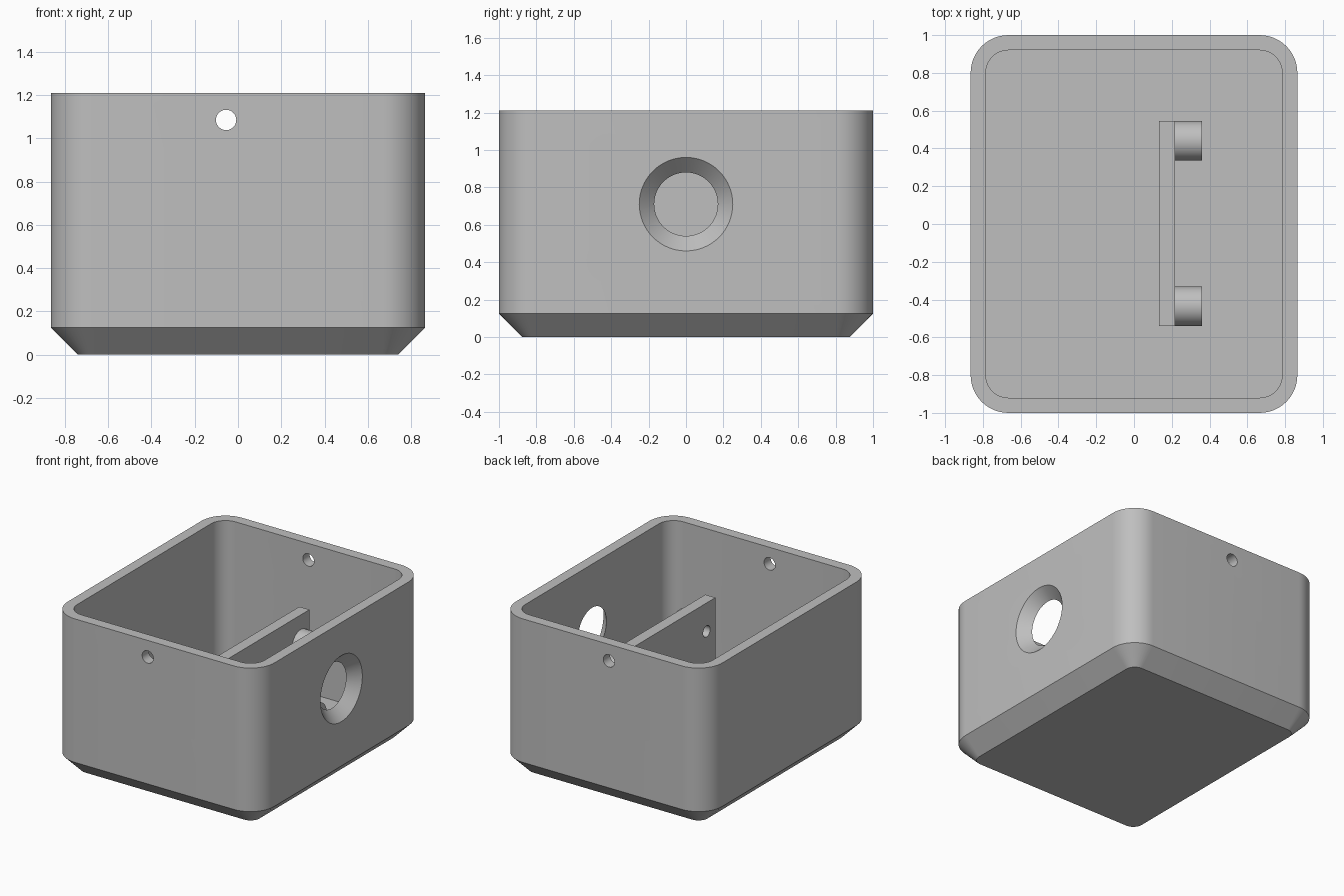
import bpy, bmesh
from math import cos, sin, pi, radians
from mathutils import Matrix

HALF_X, HALF_Y, HEIGHT = 0.865, 1.0, 1.21
RADIUS, WALL, CHAMFER = 0.2, 0.08, 0.125
BOSS_R = 0.105
BOSS_SPOTS = [(y, z) for y in (-0.435, 0.44) for z in (0.19, 0.71)]

cube = bpy.data.objects.get("Cube")
if cube:
    bpy.data.objects.remove(cube, do_unlink=True)

grey = bpy.data.materials.new("light grey plastic")
grey.use_nodes = True
colour = (0.52, 0.52, 0.52, 1)
grey.diffuse_color = colour
grey.node_tree.nodes["Principled BSDF"].inputs["Base Color"].default_value = colour


def make_object(name, bm):
    bmesh.ops.recalc_face_normals(bm, faces=bm.faces)
    mesh = bpy.data.meshes.new(name)
    bm.to_mesh(mesh)
    bm.free()
    mesh.materials.append(grey)
    obj = bpy.data.objects.new(name, mesh)
    bpy.context.collection.objects.link(obj)
    return obj


def rounded_ring(bm, inset, z, steps=12):
    """Rounded rectangle of vertices, shrunk by the inset."""
    r = RADIUS - inset
    verts = []
    for i, (sx, sy) in enumerate([(1, 1), (-1, 1), (-1, -1), (1, -1)]):
        for k in range(steps + 1):
            a = (i + k / steps) * pi / 2
            verts.append(bm.verts.new((sx * (HALF_X - RADIUS) + r * cos(a),
                                       sy * (HALF_Y - RADIUS) + r * sin(a), z)))
    return verts


def cylinder(name, axis, centre, r1, r2, depth, segments=48):
    """Cylinder or cone along x or y; r2 is the radius at the + end."""
    bm = bmesh.new()
    turn = Matrix.Rotation(pi / 2, 4, 'Y') if axis == 'x' else Matrix.Rotation(-pi / 2, 4, 'X')
    bmesh.ops.create_cone(bm, cap_ends=True, segments=segments, radius1=r1, radius2=r2,
                          depth=depth, matrix=Matrix.Translation(centre) @ turn)
    return make_object(name, bm)


def activate(obj):
    bpy.ops.object.select_all(action='DESELECT')
    obj.select_set(True)
    bpy.context.view_layer.objects.active = obj


def cut(obj, cutter):
    cutter.hide_render = True
    mod = obj.modifiers.new("cut", 'BOOLEAN')
    mod.operation = 'DIFFERENCE'
    mod.solver = 'EXACT'
    mod.object = cutter
    activate(obj)
    bpy.ops.object.modifier_apply(modifier=mod.name)
    bpy.data.objects.remove(cutter, do_unlink=True)


def smooth(obj):
    activate(obj)
    bpy.ops.object.shade_smooth_by_angle(angle=radians(30))


# Open box with a chamfered base, lofted from underside up and back down inside
bm = bmesh.new()
levels = [(CHAMFER, 0), (0, CHAMFER), (0, HEIGHT), (WALL, HEIGHT), (WALL, WALL)]
rings = [rounded_ring(bm, inset, z) for inset, z in levels]
for a, b in zip(rings, rings[1:]):
    for i in range(len(a)):
        j = (i + 1) % len(a)
        bm.faces.new((a[i], a[j], b[j], b[i]))
bm.faces.new(rings[0])
bm.faces.new(rings[-1])
box = make_object("box_shell", bm)

# Countersunk opening in the +x wall
over = 0.02
cut(box, cylinder("opening_cutter", 'x', (HALF_X - WALL / 2, 0, 0.71),
                  0.17 - over, 0.25 + over, WALL + 2 * over, 64))
# Screw holes through the front and back walls
cut(box, cylinder("screw_cutter", 'y', (-0.055, 0, 1.085), 0.047, 0.047, 2.4))
smooth(box)

# Upright mounting plate
bm = bmesh.new()
bmesh.ops.create_cube(bm, size=1, matrix=Matrix.Translation((0.174, 0.0025, 0.495))
                      @ Matrix.Diagonal((0.084, 1.085, 0.86, 1)))
plate = make_object("mounting_plate", bm)

# Bored bosses on the plate
for n, (y, z) in enumerate(BOSS_SPOTS):
    boss = cylinder(f"boss_{n + 1}", 'x', (0.28, y, z), BOSS_R, BOSS_R, 0.16)
    for part in (boss, plate):
        cut(part, cylinder("bore_cutter", 'x', (0.25, y, z), 0.042, 0.042, 0.5, 32))
    smooth(boss)
smooth(plate)
